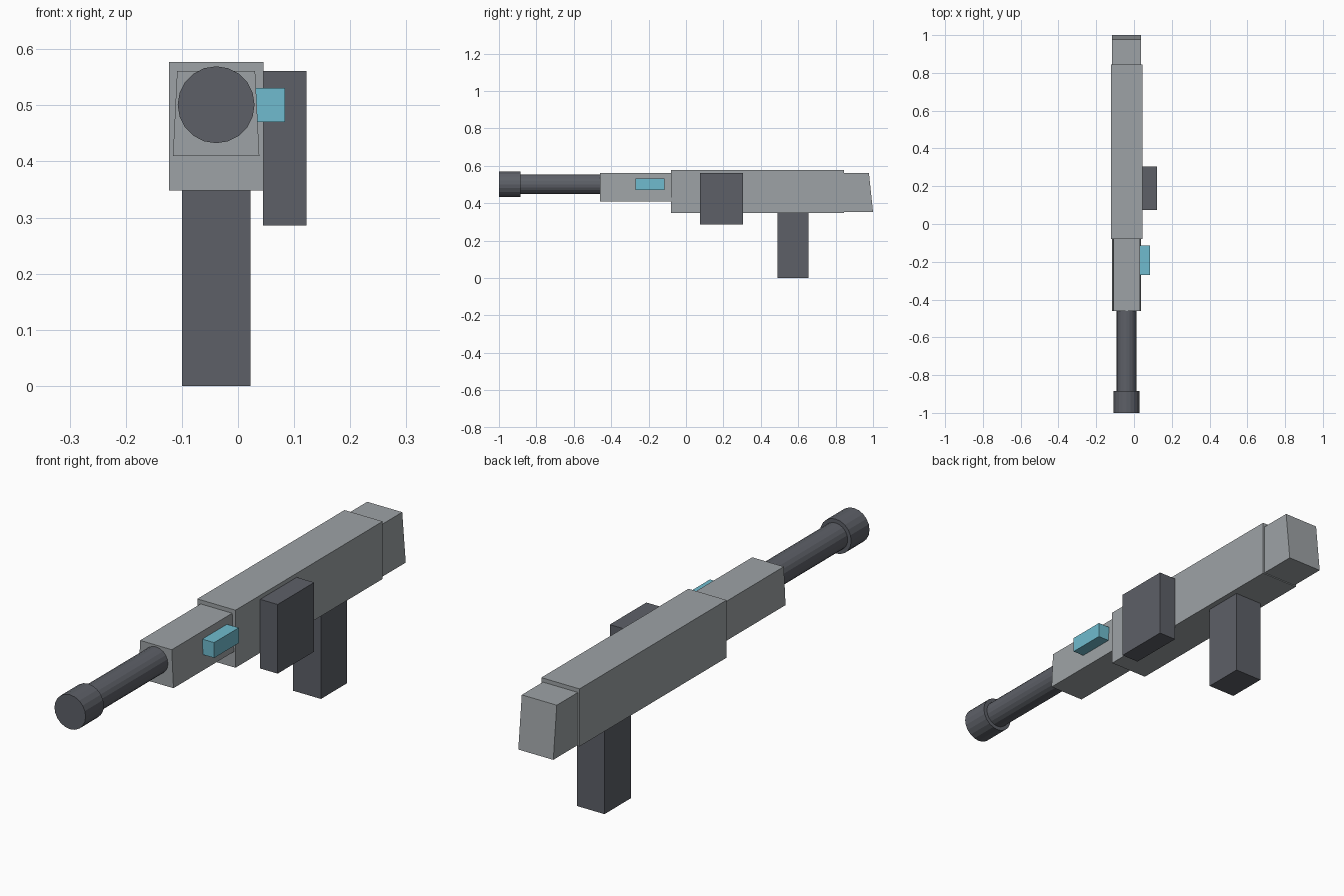
import bpy
import bmesh
from math import radians
from mathutils import Matrix, Vector

cube = bpy.data.objects.get("Cube")
if cube:
    bpy.data.objects.remove(cube, do_unlink=True)


def material(name, rgb):
    mat = bpy.data.materials.new(name)
    mat.use_nodes = True
    mat.diffuse_color = (*rgb, 1)
    mat.node_tree.nodes["Principled BSDF"].inputs["Base Color"].default_value = (*rgb, 1)
    return mat


grey = material("light grey", (0.34, 0.365, 0.38))
dark = material("dark grey", (0.11, 0.117, 0.137))
cyan = material("cyan", (0.16, 0.5, 0.62))


def finish(name, bm, mat):
    bmesh.ops.recalc_face_normals(bm, faces=bm.faces)
    mesh = bpy.data.meshes.new(name)
    bm.to_mesh(mesh)
    bm.free()
    mesh.materials.append(mat)
    obj = bpy.data.objects.new(name, mesh)
    bpy.context.collection.objects.link(obj)
    return obj


def box(name, xs, ys, zs, mat, top_inset=0, back_lean=0):
    """Box between limits; the top may be narrower and its back edge pulled in."""
    bm = bmesh.new()
    bmesh.ops.create_cube(bm, size=1)
    for v in bm.verts:
        sx, sy, sz = (c > 0 for c in v.co)
        v.co = Vector((xs[sx], ys[sy], zs[sz]))
        if sz:
            v.co.x += -top_inset if sx else top_inset
            if sy:
                v.co.y -= back_lean
    return finish(name, bm, mat)


def tube(name, radius, ys, mat):
    """Faceted cylinder along y on the barrel axis."""
    bm = bmesh.new()
    place = Matrix.Translation((-0.039, sum(ys) / 2, 0.501)) @ Matrix.Rotation(radians(90), 4, "X")
    bmesh.ops.create_cone(bm, cap_ends=True, segments=20, radius1=radius,
                          radius2=radius, depth=ys[1] - ys[0], matrix=place)
    return finish(name, bm, mat)


# Body
box("receiver", (-0.123, 0.045), (-0.08, 0.845), (0.348, 0.577), grey)
box("handguard", (-0.116, 0.038), (-0.46, -0.07), (0.41, 0.561), grey, top_inset=0.0075)
box("stock", (-0.116, 0.038), (0.83, 1.0), (0.352, 0.561), grey, back_lean=0.022)

# Barrel
tube("barrel", 0.053, (-0.9, -0.45), dark)
tube("muzzle", 0.0685, (-1.0, -0.885), dark)

# Attachments
box("grip", (-0.1, 0.022), (0.49, 0.655), (0, 0.36), dark)
box("side_magazine", (0.045, 0.122), (0.075, 0.305), (0.286, 0.561), dark)
box("side_light", (0.03, 0.084), (-0.27, -0.115), (0.47, 0.531), cyan)
